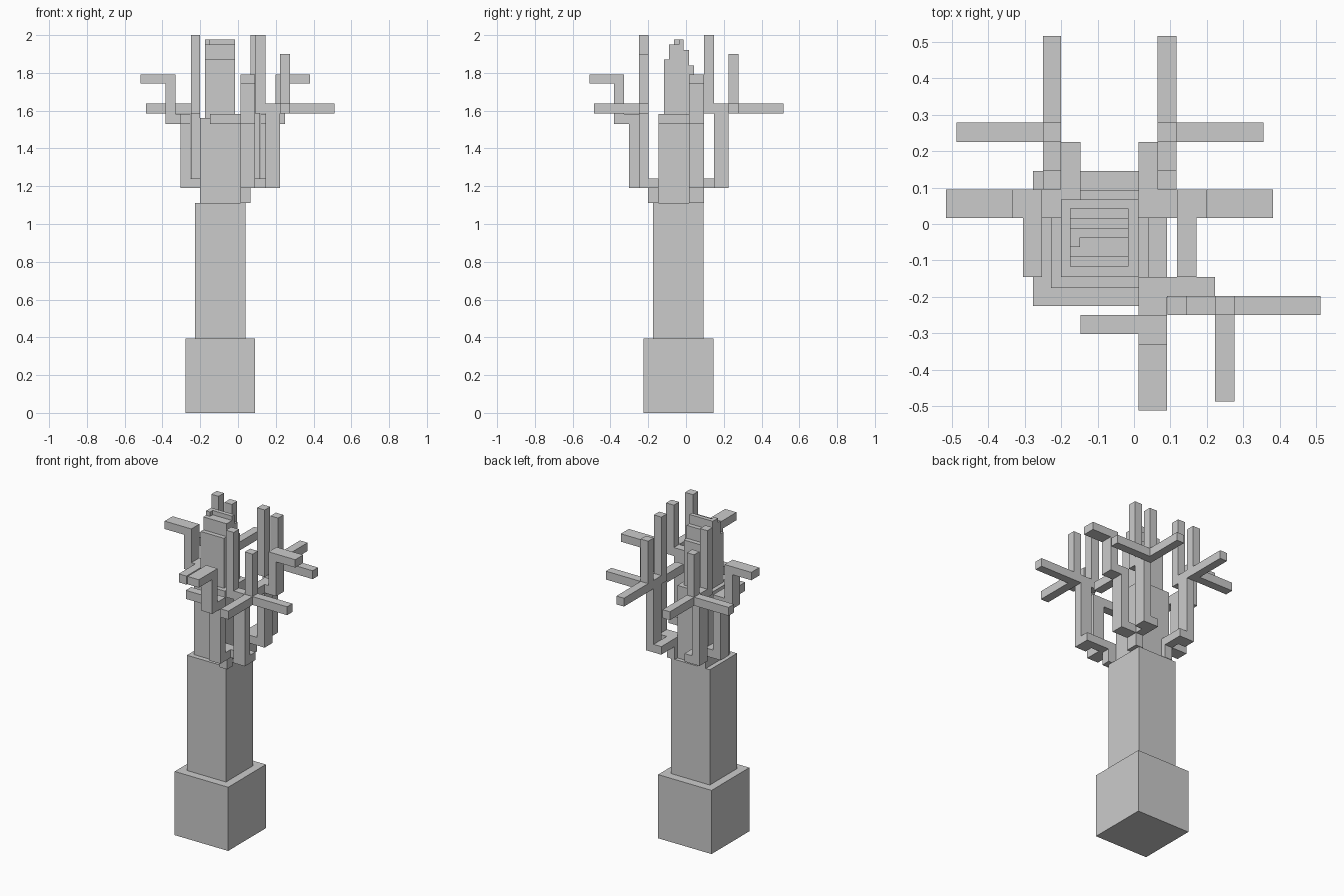
import bpy, bmesh
from mathutils import Vector

if "Cube" in bpy.data.objects:
    bpy.data.objects.remove(bpy.data.objects["Cube"])


def boxes(name, specs):
    """One object from axis-aligned boxes given as (x0, x1, y0, y1, z0, z1)."""
    bm = bmesh.new()
    for x0, x1, y0, y1, z0, z1 in specs:
        made = bmesh.ops.create_cube(bm, size=1)["verts"]
        for v in made:
            v.co = Vector((x0 if v.co.x < 0 else x1,
                           y0 if v.co.y < 0 else y1,
                           z0 if v.co.z < 0 else z1))
    mesh = bpy.data.meshes.new(name)
    bm.to_mesh(mesh)
    bm.free()
    ob = bpy.data.objects.new(name, mesh)
    bpy.context.collection.objects.link(ob)
    return ob


# Pedestal, trunk and core
boxes("base", [(-.277, .09, -.225, .145, 0, .395)])
boxes("trunk", [(-.228, .04, -.175, .092, .395, 1.11)])
boxes("core", [(-.2, .012, -.145, .067, 1.11, 1.56)])

# Stepped crown: thin slabs of different heights
steps = [(-.117, -.09, 1.87), (-.09, -.037, 1.95), (-.037, -.012, 1.977),
         (-.012, .015, 1.92), (.015, .043, 1.84)]
crown = [(-.175, -.015, y0, y1, 1.56, z) for y0, y1, z in steps]
crown.append((-.175, -.148, -.063, -.037, 1.95, 1.977))
boxes("crown", crown)

# Root blocks where the branches leave the core
boxes("root_blocks", [
    (.012, .065, -.2, -.145, 1.11, 1.19),
    (.012, .065, .017, .095, 1.11, 1.19),
    (-.2, -.147, .067, .095, 1.11, 1.19)])


def forked(name, lane, u0, foot, side, along_x=False):
    """Branch running outward along u in a lane of v, with uprights and a side arm.
    foot = (u start, v0, v1) of its plate, side = v of the side arm's tip."""
    v0, v1 = lane
    s0, s1 = sorted((side, v0 if side > v0 else v1))
    specs = [
        (*foot[1:], foot[0], u0 + .13, 1.19, 1.24),       # plate
        (v0, v1, u0 + .053, u0 + .13, 1.19, 1.585),       # post
        (v0, v1, u0, u0 + .42, 1.585, 1.637),             # long arm
        (s0, s1, u0 + .13, u0 + .183, 1.585, 1.637),      # side arm
        (v0, v1, u0, u0 + .053, 1.585, 2.0),              # tall upright
        (v0, v1, u0 + .13, u0 + .183, 1.637, 1.9)]        # short upright
    if along_x:
        specs = [(c, d, a, b, e, f) for a, b, c, d, e, f in specs]
    boxes(name, specs)


forked("forked_branch_front_right", (-.25, -.198), .092, (.012, -.2, -.145), -.487, True)
forked("forked_branch_back_right", (.065, .117), .095, (.067, .012, .065), .355)
forked("forked_branch_back_left", (-.25, -.2), .095, (.067, -.2, -.147), -.487)


def bent(name, lane, start, post, bar_end, sign, along_x=True):
    """Crooked branch: plate, post, side bar, stub, riser and raised tip."""
    v0, v1 = lane
    p1 = post + sign * .053
    r0, r1 = post + sign * .08, post + sign * .132
    b0, b1 = min(v0, bar_end), max(v1, bar_end)
    parts = [(start, p1, v0, v1, 1.19, 1.24),
             (post, p1, v0, v1, 1.24, 1.53),
             (post, p1, b0, b1, 1.53, 1.583),
             (p1, r1, v0, v1, 1.53, 1.583),
             (r0, r1, v0, v1, 1.583, 1.743),
             (r0, post + sign * .263, v0, v1, 1.743, 1.792)]
    parts = [(min(a, b), max(a, b), c, d, e, f) for a, b, c, d, e, f in parts]
    if not along_x:
        parts = [(c, d, a, b, e, f) for a, b, c, d, e, f in parts]
    boxes(name, parts)


bent("bent_branch_left", (.017, .095), -.2, -.252, -.145, -1)
bent("bent_branch_right", (.017, .095), .012, .118, -.145, 1)
bent("bent_branch_front", (.012, .09), -.145, -.249, -.147, -1, False)
